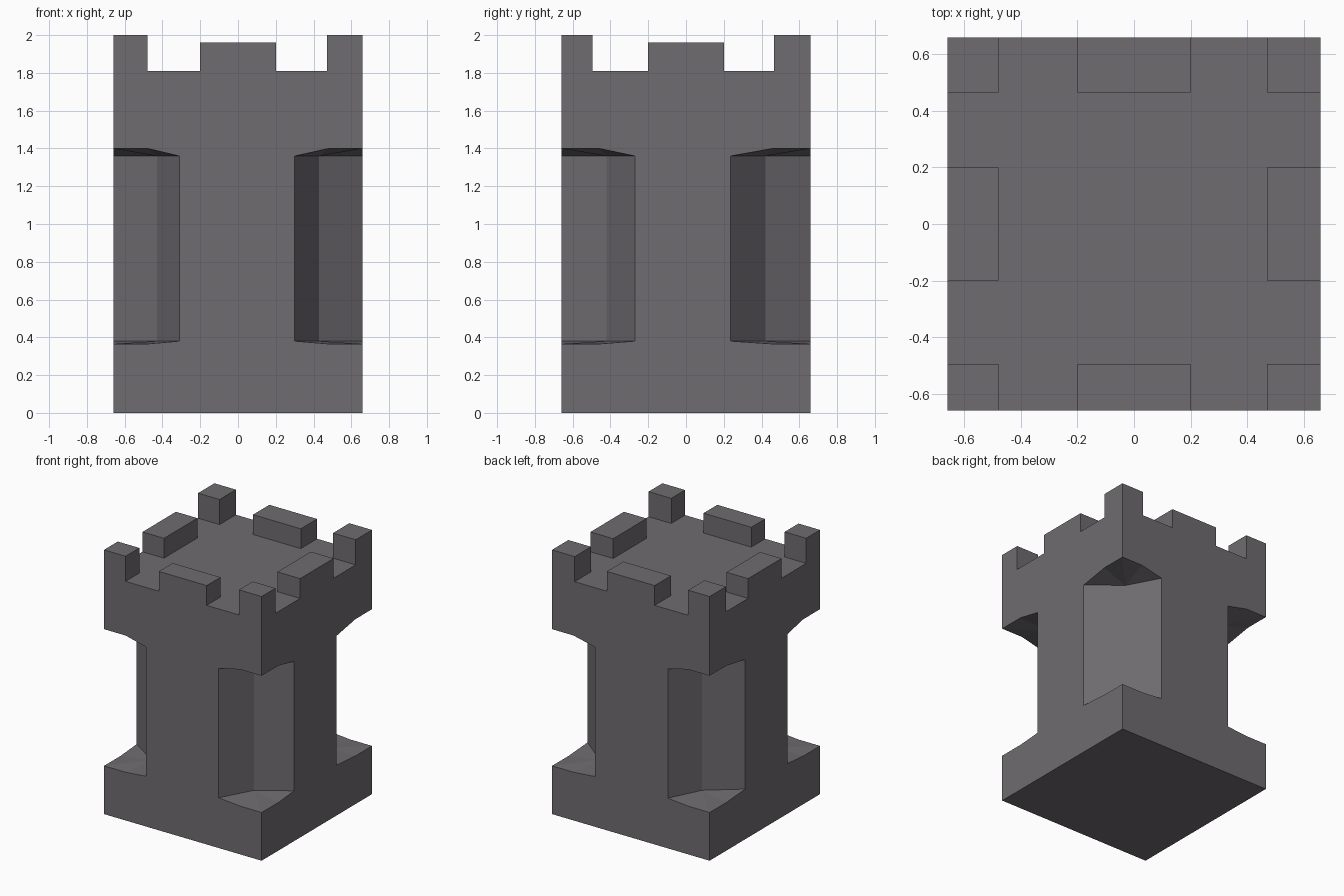
import bpy, bmesh
from mathutils import Matrix, Vector

if "Cube" in bpy.data.objects:
    bpy.data.objects.remove(bpy.data.objects["Cube"])

H = 0.66          # half width of the tower
DECK = 1.81       # height of the deck between the battlements

stone = bpy.data.materials.new("dark grey stone")
stone.diffuse_color = (0.16, 0.15, 0.162, 1)
stone.use_nodes = True
stone.node_tree.nodes["Principled BSDF"].inputs["Base Color"].default_value = stone.diffuse_color


def finish(bm, name):
    mesh = bpy.data.meshes.new(name)
    bm.to_mesh(mesh)
    bm.free()
    mesh.materials.append(stone)
    obj = bpy.data.objects.new(name, mesh)
    bpy.context.collection.objects.link(obj)
    return obj


# Tower body: a square block with a hollowed niche in each vertical corner
bm = bmesh.new()
fronts, sides, base, deck = {}, {}, {}, {}
for sx in (-1, 1):
    for sy in (-1, 1):
        cx, cy = sx * H, sy * H
        nx = 0.30 if sx > 0 else -0.31      # niche edge on front/back wall
        ny = 0.235 if sy > 0 else -0.27     # niche edge on side wall
        V = lambda x, y, z: bm.verts.new((x, y, z))
        b, t = V(cx, cy, 0), V(cx, cy, DECK)
        rims = []
        for inner, outer in ((0.38, 0.365), (1.36, 1.40)):
            m = V(sx * 0.43, sy * 0.42, inner)
            rim = [V(nx, cy, inner), V(sx * 0.48, cy, outer), V(cx, cy, outer),
                   V(cx, sy * 0.46, outer), V(cx, ny, inner)]
            for p, q in zip(rim, rim[1:]):
                bm.faces.new((m, p, q))     # sloping sill or ceiling
            rims.append((m, rim))
        (m0, r0), (m1, r1) = rims
        bm.faces.new((r0[0], m0, m1, r1[0]))
        bm.faces.new((m0, r0[4], r1[4], m1))
        base[sx, sy], deck[sx, sy] = b, t
        fronts[sx, sy] = [b, r0[2], r0[1], r0[0], r1[0], r1[1], r1[2], t]
        sides[sx, sy] = [b, r0[2], r0[3], r0[4], r1[4], r1[3], r1[2], t]

for s in (-1, 1):
    bm.faces.new(fronts[-1, s] + fronts[1, s][::-1])
    bm.faces.new(sides[s, -1] + sides[s, 1][::-1])
for ring in (base, deck):
    bm.faces.new([ring[k] for k in ((-1, -1), (1, -1), (1, 1), (-1, 1))])
bmesh.ops.recalc_face_normals(bm, faces=bm.faces)
finish(bm, "tower_body")


# Battlement blocks standing on the deck, open underneath
def block(name, x0, x1, y0, y1, top):
    bm = bmesh.new()
    mat = Matrix.Translation(((x0 + x1) / 2, (y0 + y1) / 2, (DECK + top) / 2)) \
        @ Matrix.Diagonal((x1 - x0, y1 - y0, top - DECK, 1))
    bmesh.ops.create_cube(bm, size=1, matrix=mat)
    bm.normal_update()
    under = [f for f in bm.faces if f.normal.z < -0.5]
    bmesh.ops.delete(bm, geom=under, context='FACES')
    finish(bm, name)


xs = {"left": (-H, -0.48), "middle": (-0.2, 0.2), "right": (0.47, H)}
ys = {"front": (-H, -0.495), "middle": (-0.2, 0.2), "back": (0.465, H)}
for xn, xr in xs.items():
    for yn, yr in ys.items():
        if xn == yn:
            continue
        corner = "middle" not in (xn, yn)
        block(f"battlement_{yn}_{xn}", *xr, *yr, 2.0 if corner else 1.96)
